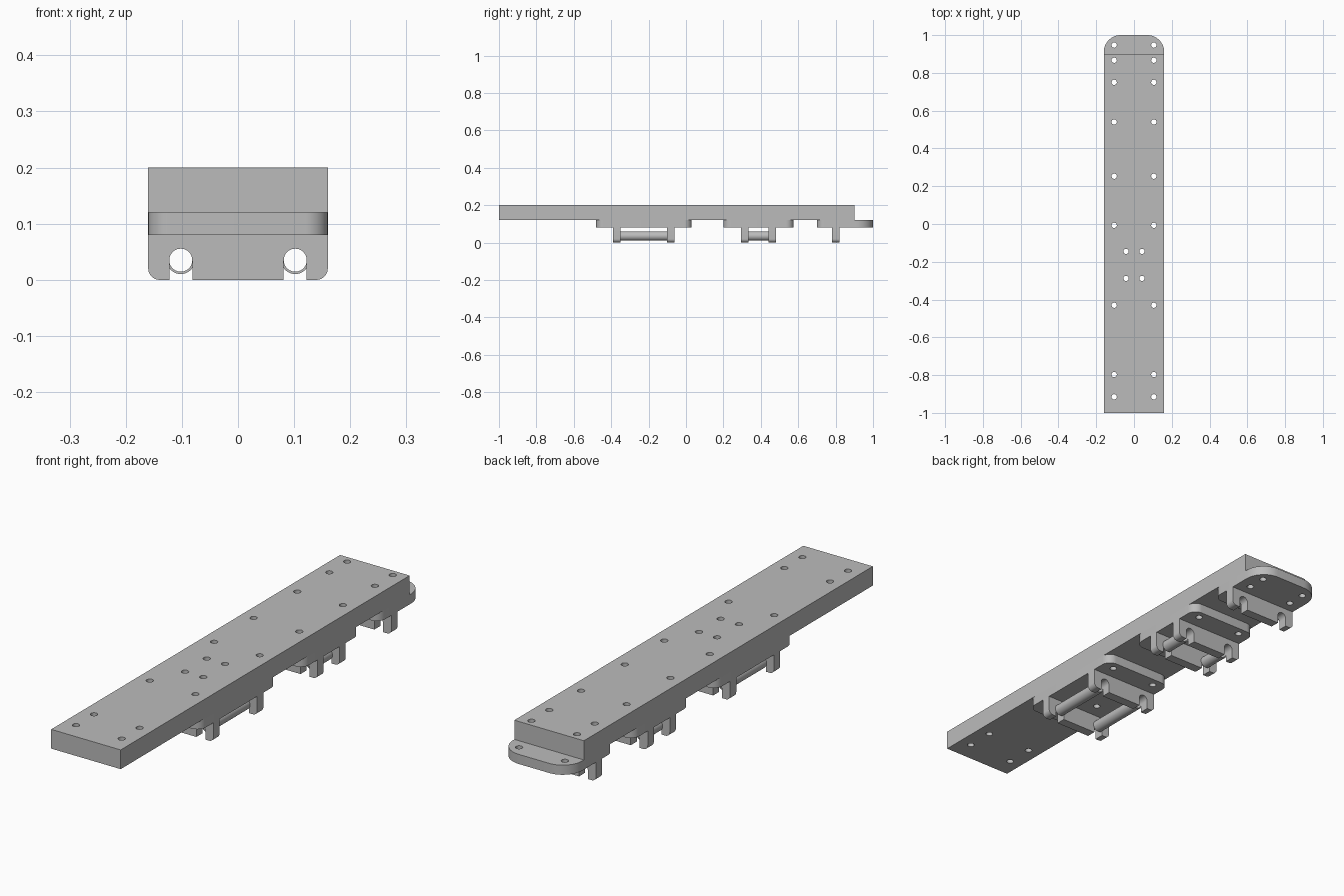
import bpy
from math import sin, cos, pi
from mathutils import Matrix

cube = bpy.data.objects.get("Cube")
if cube:
    bpy.data.objects.remove(cube, do_unlink=True)

grey = bpy.data.materials.new("plain grey")
grey.use_nodes = True
grey.diffuse_color = (0.5, 0.5, 0.5, 1)
grey.node_tree.nodes["Principled BSDF"].inputs["Base Color"].default_value = (0.5, 0.5, 0.5, 1)

HALF = 0.16            # half width of every part
BOLT_R = 0.014
ROD_X, ROD_Z, BORE, ROD_R = 0.102, 0.035, 0.0205, 0.0248


def arc(cx, cy, r, start, end, n):
    """Points along an arc, angles in units of pi."""
    angles = [(start + (end - start) * i / n) * pi for i in range(n + 1)]
    return [(cx + r * cos(a), cy + r * sin(a)) for a in angles]


def circle(cx, cy, r, n=32):
    return arc(cx, cy, r, 0, 2, n)[:-1]


def slab(x0, x1, y0, y1, r0, r1):
    """Rectangle with radius r0 at its low end and r1 at its high end."""
    pts = []
    for x, y, r, start in ((x1, y1, r1, 0), (x0, y1, r1, 0.5),
                           (x0, y0, r0, 1), (x1, y0, r0, 1.5)):
        cx = x - r if x == x1 else x + r
        cy = y - r if y == y1 else y + r
        pts += arc(cx, cy, r, start, start + 0.5, 12) if r else [(x, y)]
    return pts


def extrude(name, loops, depth, matrix):
    """Fill the outline and its holes, thicken it and turn it into a mesh."""
    curve = bpy.data.curves.new(name, 'CURVE')
    curve.dimensions = '2D'
    curve.fill_mode = 'BOTH'
    curve.extrude = depth / 2
    for loop in loops:
        spline = curve.splines.new('POLY')
        spline.points.add(len(loop) - 1)
        for point, (x, y) in zip(spline.points, loop):
            point.co = (x, y, 0, 1)
        spline.use_cyclic_u = True
    curve.materials.append(grey)
    obj = bpy.data.objects.new(name, curve)
    bpy.context.collection.objects.link(obj)
    obj.matrix_world = matrix
    bpy.ops.object.select_all(action='DESELECT')
    obj.select_set(True)
    bpy.context.view_layer.objects.active = obj
    bpy.ops.object.convert(target='MESH')
    obj = bpy.context.object
    bpy.ops.object.mode_set(mode='EDIT')
    bpy.ops.mesh.select_all(action='SELECT')
    bpy.ops.mesh.remove_doubles(threshold=0.00005)
    bpy.ops.mesh.normals_make_consistent(inside=False)
    bpy.ops.object.mode_set(mode='OBJECT')
    bpy.ops.object.shade_smooth_by_angle(angle=0.6)
    return obj


def lying(z0, z1):
    return Matrix.Translation((0, 0, (z0 + z1) / 2))


def standing(y0, y1):
    return Matrix.Translation((0, (y0 + y1) / 2, 0)) @ Matrix.Rotation(pi / 2, 4, 'X')


# Bolt holes, in mirrored pairs
bolts = [(0.105, y) for y in (0.947, 0.867, 0.75, 0.54, 0.253, -0.007, -0.43, -0.797, -0.915)]
bolts += [(0.042, -0.145), (0.042, -0.288)]


def drilled(outline, y0, y1):
    return [outline] + [circle(s * x, y, BOLT_R, 24)
                        for x, y in bolts if y0 < y < y1 for s in (-1, 1)]


# Long plank
extrude("plank", drilled(slab(-HALF, HALF, -1, 0.9, 0, 0), -1, 0.9), 0.08, lying(0.12, 0.2))

# Mounting plates with rounded corners
for name, y0, y1, r1 in (("front_plate", -0.48, 0.03, 0.04),
                         ("middle_plate", 0.2, 0.575, 0.04),
                         ("back_plate", 0.7, 1, 0.09)):
    extrude(name, drilled(slab(-HALF, HALF, y0, y1, 0.04, r1), y0, y1), 0.04, lying(0.08, 0.12))

# Hanging brackets, each with two open slots
half = [(0, 0), (ROD_X - BORE, 0)] + arc(ROD_X, ROD_Z, BORE, 1, 0, 20)
half += [(ROD_X + BORE, 0)] + arc(HALF - 0.02, 0.02, 0.02, -0.5, 0, 8) + [(HALF, 0.08)]
profile = half[1:] + [(-x, z) for x, z in reversed(half[1:])]
for i, y in enumerate((-0.37, -0.082, 0.315, 0.46, 0.8)):
    extrude(f"bracket_{i + 1}", [profile], 0.04, standing(y - 0.02, y + 0.02))

# Hollow tubes between the paired brackets
for name, y0, y1 in (("front_tube", -0.35, -0.102), ("middle_tube", 0.335, 0.44)):
    for side, s in (("left", 1), ("right", -1)):
        rings = [circle(s * ROD_X, ROD_Z, r, 40) for r in (ROD_R, BORE)]
        extrude(f"{name}_{side}", rings, y1 - y0, standing(y0, y1))
